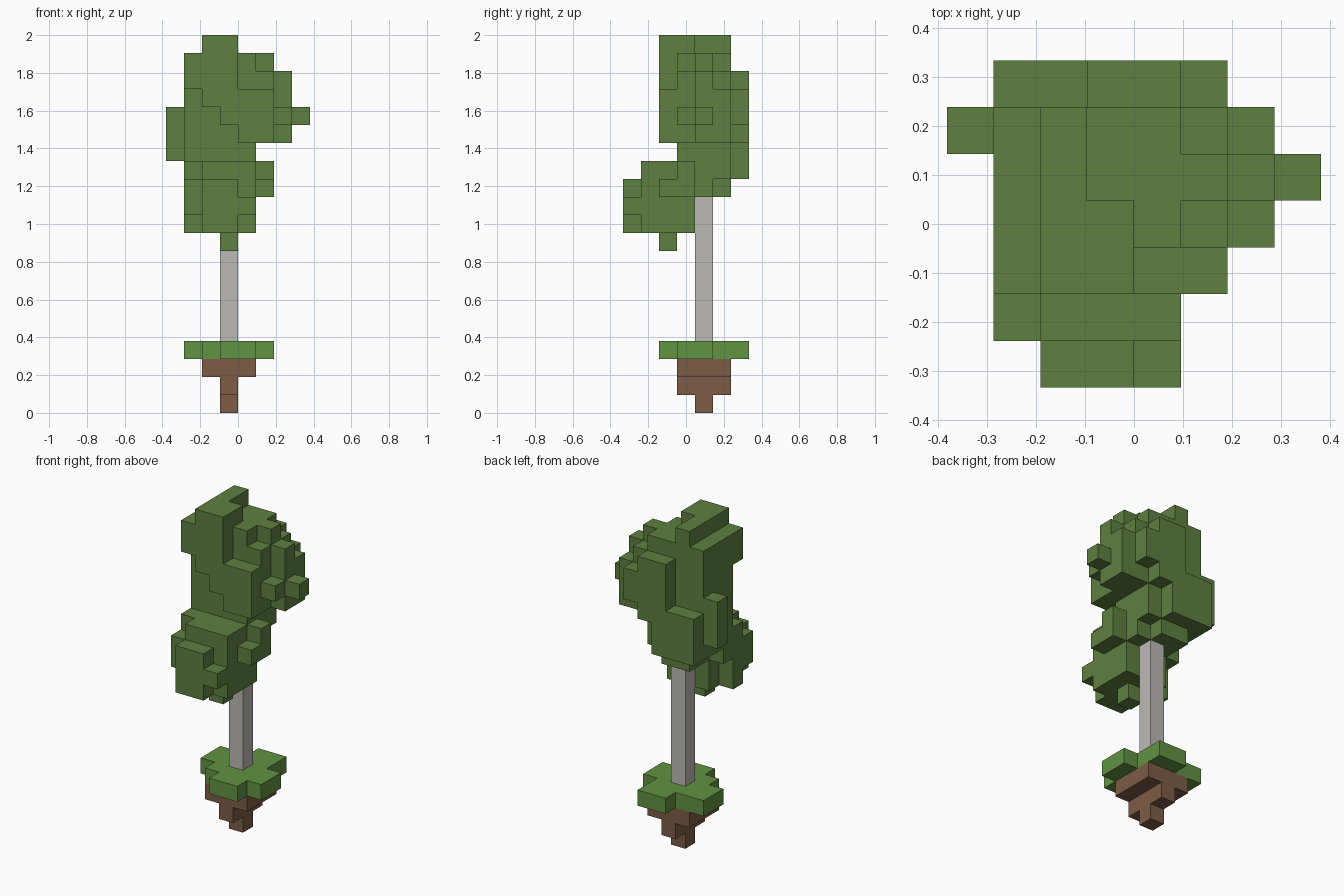
import bpy
import bmesh
from itertools import product
from mathutils import Vector

UNIT = 2 / 21                       # edge of one cube
ORIGIN = Vector((-4, -3.5, 0))      # grid corner, in cubes

default_cube = bpy.data.objects.get("Cube")
if default_cube:
    bpy.data.objects.remove(default_cube, do_unlink=True)


def make_material(name, colour):
    material = bpy.data.materials.new(name)
    material.use_nodes = True
    material.diffuse_color = (*colour, 1)
    shader = material.node_tree.nodes["Principled BSDF"]
    shader.inputs["Base Color"].default_value = (*colour, 1)
    shader.inputs["Roughness"].default_value = 0.9
    return material


def block(x, y, z):
    """Set of grid cells filling inclusive (first, last) spans on each axis."""
    spans = [range(first, last + 1) for first, last in (x, y, z)]
    return set(product(*spans))


def cell(x, y, z):
    return {(x, y, z)}


def build(name, cells, material):
    """Outer skin of a set of cells, with coplanar squares merged."""
    bm = bmesh.new()
    for position in cells:
        for axis, side in product(range(3), (0, 1)):
            neighbour = list(position)
            neighbour[axis] += 1 if side else -1
            if tuple(neighbour) in cells:
                continue
            u, v = (axis + 1) % 3, (axis + 2) % 3
            corners = []
            for du, dv in ((0, 0), (1, 0), (1, 1), (0, 1)):
                corner = Vector(position)
                corner[axis] += side
                corner[u] += du
                corner[v] += dv
                corners.append(bm.verts.new((corner + ORIGIN) * UNIT))
            bm.faces.new(corners if side else corners[::-1])
    bmesh.ops.remove_doubles(bm, verts=bm.verts[:], dist=UNIT / 100)
    bmesh.ops.dissolve_limit(bm, angle_limit=0.01,
                             verts=bm.verts[:], edges=bm.edges[:])
    mesh = bpy.data.meshes.new(name)
    bm.to_mesh(mesh)
    bm.free()
    mesh.materials.append(material)
    part = bpy.data.objects.new(name, mesh)
    bpy.context.collection.objects.link(part)
    return part


leaf_green = make_material("leaf green", (0.112, 0.216, 0.051))
grass_green = make_material("grass green", (0.120, 0.288, 0.054))
pale_bark = make_material("pale bark", (0.503, 0.491, 0.462))
soil_brown = make_material("soil brown", (0.205, 0.107, 0.061))

# Soil clump tapering to a point
soil = cell(3, 4, 0)
soil |= block(x=(3, 3), y=(3, 5), z=(1, 1))
soil |= block(x=(2, 4), y=(3, 5), z=(2, 2))
build("soil_clump", soil, soil_brown)

# Grass disc with a lobe on each side
grass = block(x=(2, 4), y=(3, 5), z=(3, 3))
grass |= block(x=(3, 4), y=(2, 2), z=(3, 3))
grass |= block(x=(3, 4), y=(6, 6), z=(3, 3))
grass |= block(x=(5, 5), y=(3, 4), z=(3, 3))
grass |= block(x=(1, 1), y=(4, 5), z=(3, 3))
build("grass_disc", grass, grass_green)

# Trunk
build("trunk", block(x=(3, 3), y=(4, 4), z=(4, 11)), pale_bark)

# Upper crown: core, ridge and front slab with a stepped lower edge
crown = block(x=(1, 4), y=(3, 5), z=(13, 19))
crown |= block(x=(2, 2), y=(2, 5), z=(20, 20))
crown |= block(x=(3, 3), y=(2, 3), z=(20, 20))
crown |= block(x=(1, 3), y=(2, 2), z=(18, 19))
crown |= block(x=(2, 5), y=(2, 2), z=(17, 17))
crown |= block(x=(3, 5), y=(2, 2), z=(16, 16))
crown |= block(x=(4, 5), y=(2, 2), z=(15, 15))

# Upper crown: left side tufts
crown |= block(x=(5, 5), y=(3, 5), z=(15, 18))
crown |= cell(5, 4, 19)
crown |= block(x=(6, 6), y=(4, 4), z=(15, 18))
crown |= block(x=(6, 6), y=(5, 5), z=(15, 17))
crown |= cell(6, 3, 16)
crown |= cell(7, 4, 16)

# Upper crown: back lobes and right side tuft
crown |= block(x=(3, 3), y=(6, 6), z=(13, 18))
crown |= block(x=(4, 4), y=(6, 6), z=(15, 18))
crown |= block(x=(5, 5), y=(6, 6), z=(16, 17))
crown |= block(x=(1, 2), y=(6, 6), z=(13, 15))
crown |= block(x=(0, 0), y=(5, 5), z=(14, 16))

# Lower crown hanging over the front
crown |= block(x=(2, 4), y=(1, 3), z=(10, 13))
crown |= block(x=(2, 3), y=(0, 0), z=(10, 12))
crown |= cell(4, 0, 11)
crown |= block(x=(1, 1), y=(1, 1), z=(11, 12))
crown |= block(x=(1, 1), y=(2, 2), z=(10, 13))
crown |= cell(1, 3, 12)
crown |= block(x=(5, 5), y=(3, 3), z=(12, 13))
crown |= cell(5, 2, 12)
crown |= block(x=(2, 4), y=(4, 4), z=(12, 12))
crown |= block(x=(2, 3), y=(5, 5), z=(12, 12))
crown |= cell(3, 2, 9)
build("leaf_crown", crown, leaf_green)
